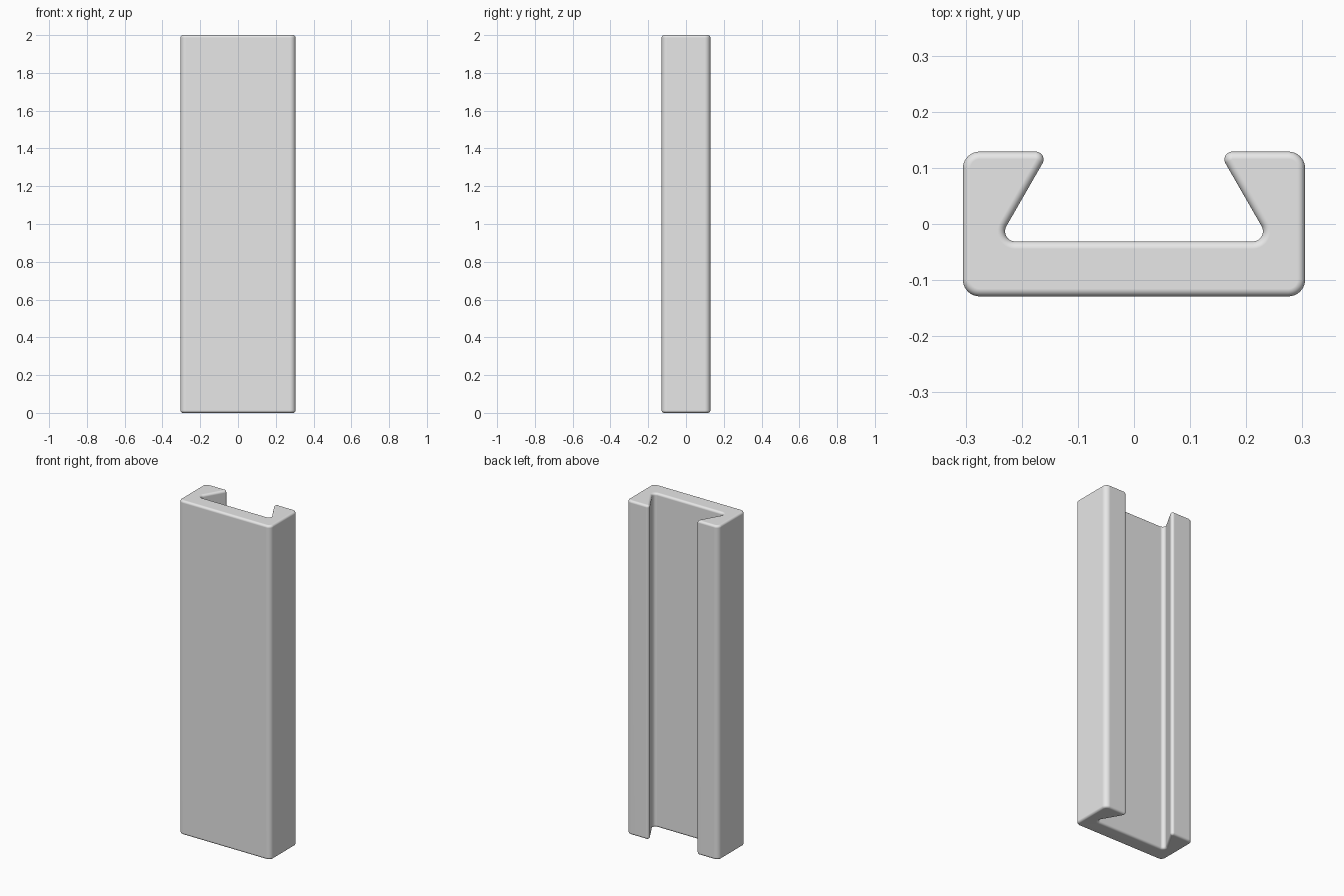
import bpy, bmesh, math
from mathutils import Vector

cube = bpy.data.objects.get("Cube")
if cube:
    bpy.data.objects.remove(cube, do_unlink=True)

HALF_W, HALF_D, HEIGHT = 0.305, 0.129, 2.0
END_ROUND = 0.0135      # rounding of the top and bottom rims
ARC_STEPS, RIM_STEPS = 10, 6

# Half of the dovetail channel section: x, y, corner radius
half = [(HALF_W, -HALF_D, 0.03), (HALF_W, HALF_D, 0.03),
        (0.151, HALF_D, 0.014), (0.243, -0.031, 0.018)]
corners = half + [(-x, y, r) for x, y, r in reversed(half)]


def section(inset):
    """Rounded channel outline, shrunk into the material by inset."""
    pts = []
    n = len(corners)
    for i in range(n):
        prev, here, nxt = (Vector(corners[j % n][:2]) for j in (i - 1, i, i + 1))
        r = corners[i][2]
        a, b = (here - prev).normalized(), (nxt - here).normalized()
        n0, n1 = Vector((a.y, -a.x)), Vector((b.y, -b.x))
        s = 1 if a.cross(b) > 0 else -1       # outer or inner corner
        centre = here - s * (n0 + n1) * r / (1 + n0.dot(n1))
        for k in range(ARC_STEPS + 1):
            pts.append(centre + s * (r - s * inset) * n0.slerp(n1, k / ARC_STEPS))
    return pts


# Grey material
grey = bpy.data.materials.new("light grey")
grey.use_nodes = True
colour = (0.8, 0.8, 0.8, 1.0)
grey.diffuse_color = colour
grey.node_tree.nodes["Principled BSDF"].inputs["Base Color"].default_value = colour

# Levels from bottom to top, with rounded rims
angles = [math.pi / 2 * k / RIM_STEPS for k in range(RIM_STEPS + 1)]
rim = [(END_ROUND * (1 - math.cos(t)), END_ROUND * (1 - math.sin(t))) for t in angles]
levels = rim + [(HEIGHT - z, d) for z, d in reversed(rim)]

# Loft the section through the levels and cap both ends
bm = bmesh.new()
rings = [[bm.verts.new((p.x, p.y, z)) for p in section(d)] for z, d in levels]
for low, high in zip(rings, rings[1:]):
    for i in range(len(low)):
        j = (i + 1) % len(low)
        bm.faces.new((low[i], low[j], high[j], high[i]))
bm.faces.new(reversed(rings[0]))
bm.faces.new(rings[-1])
mesh = bpy.data.meshes.new("dovetail_channel")
bm.to_mesh(mesh)
bm.free()
mesh.materials.append(grey)

channel = bpy.data.objects.new("dovetail_channel", mesh)
bpy.context.collection.objects.link(channel)

# Smooth rounded corners, flat broad faces
bpy.ops.object.select_all(action='DESELECT')
channel.select_set(True)
bpy.context.view_layer.objects.active = channel
bpy.ops.object.shade_smooth_by_angle(angle=math.radians(35))
channel.modifiers.new("flat_face_normals", 'WEIGHTED_NORMAL').keep_sharp = True
